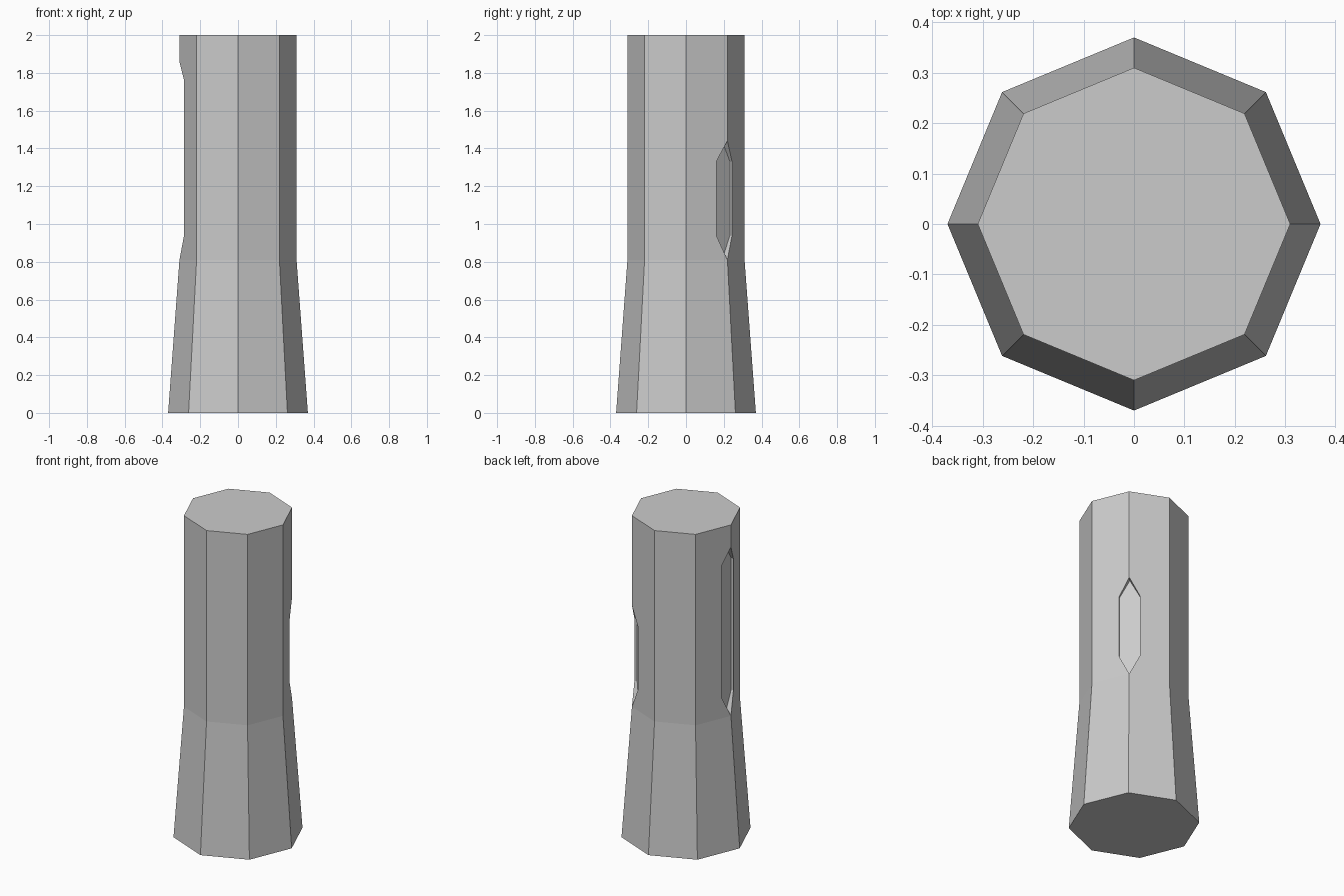
import bpy, bmesh, math
from mathutils import Matrix

if "Cube" in bpy.data.objects:
    bpy.data.objects.remove(bpy.data.objects["Cube"])


def make_object(name, rings):
    """Skin equal-length rings of points into a closed, flat-faced solid."""
    bm = bmesh.new()
    loops = [[bm.verts.new(p) for p in ring] for ring in rings]
    n = len(loops[0])
    for a, b in zip(loops, loops[1:]):
        for i in range(n):
            j = (i + 1) % n
            bm.faces.new((a[i], a[j], b[j], b[i]))
    bm.faces.new(loops[0][::-1])
    bm.faces.new(loops[-1])
    bmesh.ops.recalc_face_normals(bm, faces=bm.faces)
    mesh = bpy.data.meshes.new(name)
    bm.to_mesh(mesh)
    bm.free()
    obj = bpy.data.objects.new(name, mesh)
    bpy.context.collection.objects.link(obj)
    return obj


def octagon(r, z):
    return [(r * math.cos(i * math.pi / 4), r * math.sin(i * math.pi / 4), z) for i in range(8)]


# Eight-sided column with flared foot
column = make_object("column", [octagon(0.37, 0), octagon(0.31, 0.81), octagon(0.31, 2)])


# Pointed hexagonal pockets chipped into two of the corner edges
def cut_pocket(name, angle, tip_low, low, high, tip_high, half_width=0.059, floor=0.27):
    outline = [(0, tip_low), (half_width, low), (half_width, high),
               (0, tip_high), (-half_width, high), (-half_width, low)]
    cutter = make_object(name, [[(x, y, z) for y, z in outline] for x in (floor, 0.5)])
    cutter.data.transform(Matrix.Rotation(math.radians(angle), 4, "Z"))
    cutter.hide_render = True
    cutter.hide_set(True)
    mod = column.modifiers.new(name, "BOOLEAN")
    mod.operation = "DIFFERENCE"
    mod.solver = "EXACT"
    mod.object = cutter


cut_pocket("short_pocket_cutter", 45, 0.81, 0.94, 1.33, 1.44)
cut_pocket("long_pocket_cutter", 180, 0.81, 0.94, 1.76, 1.86)
